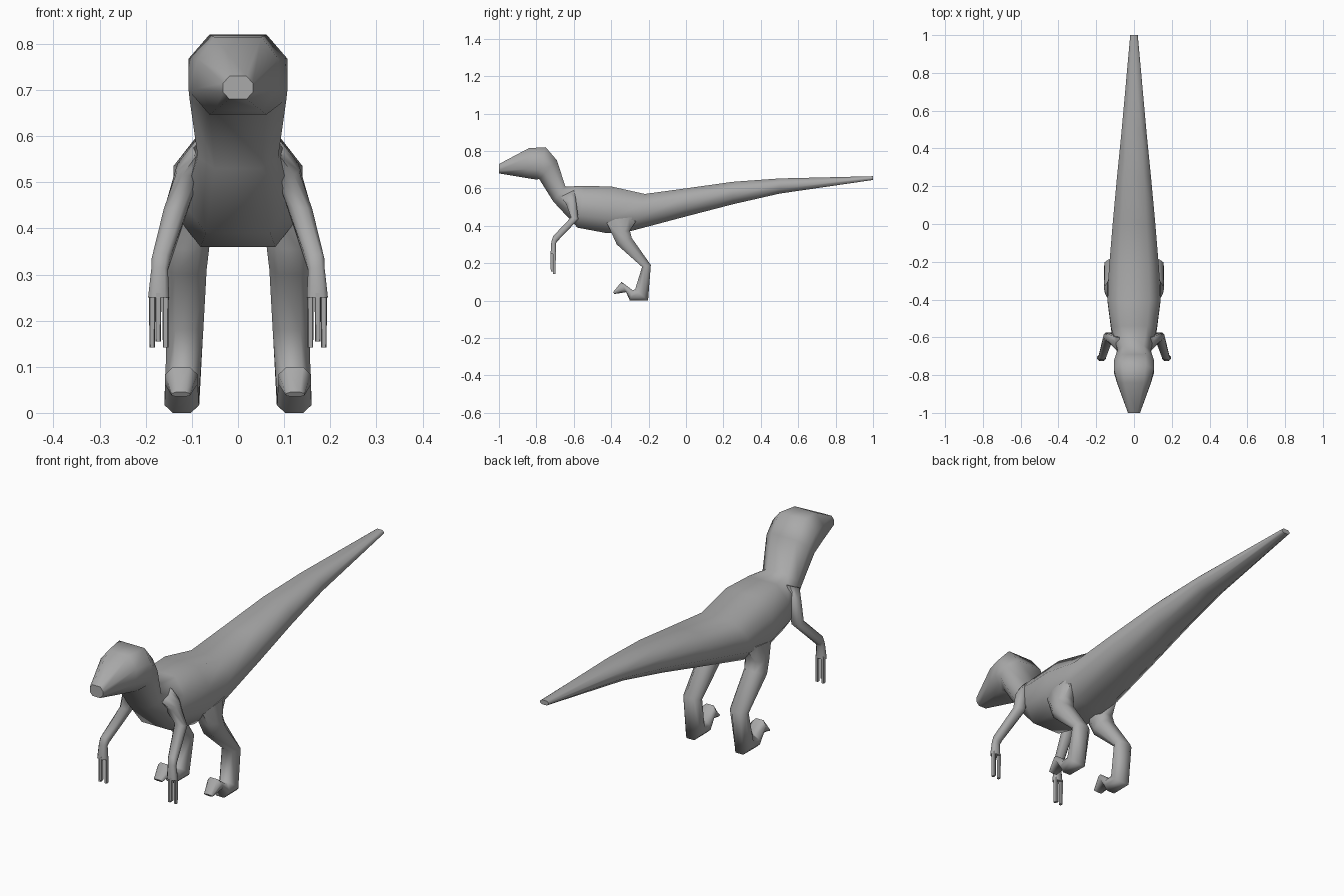
import bpy, bmesh, math

cube = bpy.data.objects.get("Cube")
if cube:
    bpy.data.objects.remove(cube, do_unlink=True)

skin = bpy.data.materials.new("grey skin")
skin.use_nodes = True
skin.diffuse_color = (0.4, 0.4, 0.4, 1)
skin.node_tree.nodes["Principled BSDF"].inputs["Base Color"].default_value = skin.diffuse_color


def loft(name, rings, side=1, flat=0.52):
    """Skin eight-sided rings; each ring is (y, z, y, z, x centre, half width)."""
    bm = bmesh.new()
    loops = []
    shape = [(flat, 1), (1, .4), (1, -.4), (flat, -1)]
    shape += [(-a, b) for a, b in reversed(shape)]
    for ya, za, yb, zb, x, w in rings:
        loops.append([bm.verts.new((side * (x + a * w),
                                    (ya + yb) / 2 + b * (ya - yb) / 2,
                                    (za + zb) / 2 + b * (za - zb) / 2))
                      for a, b in shape])
    for low, high in zip(loops, loops[1:]):
        for i in range(len(shape)):
            j = (i + 1) % len(shape)
            bm.faces.new((low[i], low[j], high[j], high[i]))
    bm.faces.new(loops[0])
    bm.faces.new(loops[-1])
    bmesh.ops.recalc_face_normals(bm, faces=bm.faces)
    mesh = bpy.data.meshes.new(name)
    bm.to_mesh(mesh)
    bm.free()
    mesh.materials.append(skin)
    obj = bpy.data.objects.new(name, mesh)
    bpy.context.collection.objects.link(obj)
    bpy.ops.object.select_all(action='DESELECT')
    obj.select_set(True)
    bpy.context.view_layer.objects.active = obj
    bpy.ops.object.shade_smooth_by_angle(angle=math.radians(62))
    return obj


# Tail, trunk, neck and head: top point, bottom point, half width
spine = [
    (1, .665, 1, .645, .02),
    (.5, .653, .5, .572, .065),
    (.25, .635, .25, .515, .09),
    (0, .6, 0, .45, .113),
    (-.22, .57, -.29, .373, .133),
    (-.4, .61, -.42, .36, .14),
    (-.54, .613, -.58, .39, .12),
    (-.645, .61, -.71, .53, .087),
    (-.69, .75, -.785, .65, .105),
    (-.75, .82, -.8, .647, .107),
    (-.84, .815, -.85, .655, .088),
    (-1, .73, -1, .68, .032),
]
loft("body", [(a, b, c, d, 0, w) for a, b, c, d, w in spine], flat=.58)

# Hip, thigh, shin, heel, sole and raised toe: front point, back point
leg = [
    (-.43, .43, -.25, .45, .1, .04),
    (-.395, .355, -.3, .375, .108, .046),
    (-.37, .3, -.29, .335, .113, .045),
    (-.235, .18, -.188, .19, .115, .04),
    (-.272, .06, -.203, 0, .121, .037),
    (-.285, .055, -.3, 0, .122, .037),
    (-.345, .1, -.32, .045, .123, .035),
    (-.39, .045, -.383, .035, .124, .02),
]

# Shoulder, elbow, wrist and palm
arm = [
    (-.67, .555, -.6, .59, .08, .02),
    (-.64, .515, -.59, .55, .105, .027),
    (-.615, .445, -.575, .435, .135, .026),
    (-.71, .345, -.69, .315, .167, .02),
    (-.72, .315, -.695, .305, .17, .018),
    (-.724, .25, -.694, .25, .172, .023),
]

for label, side in (("left", 1), ("right", -1)):
    loft(label + "_leg", leg, side)
    loft(label + "_arm", arm, side, flat=.6)
    # Three straight fingers hang from the palm
    for n, (x, tip) in enumerate(((.157, .142), (.173, .155), (.186, .142))):
        y = -.716 if n == 1 else -.704
        loft(f"{label}_finger_{n + 1}",
             [(y - .008, .26, y + .008, .26, x, .007),
              (y - .007, tip, y + .007, tip, x, .006)], side, flat=.7)
